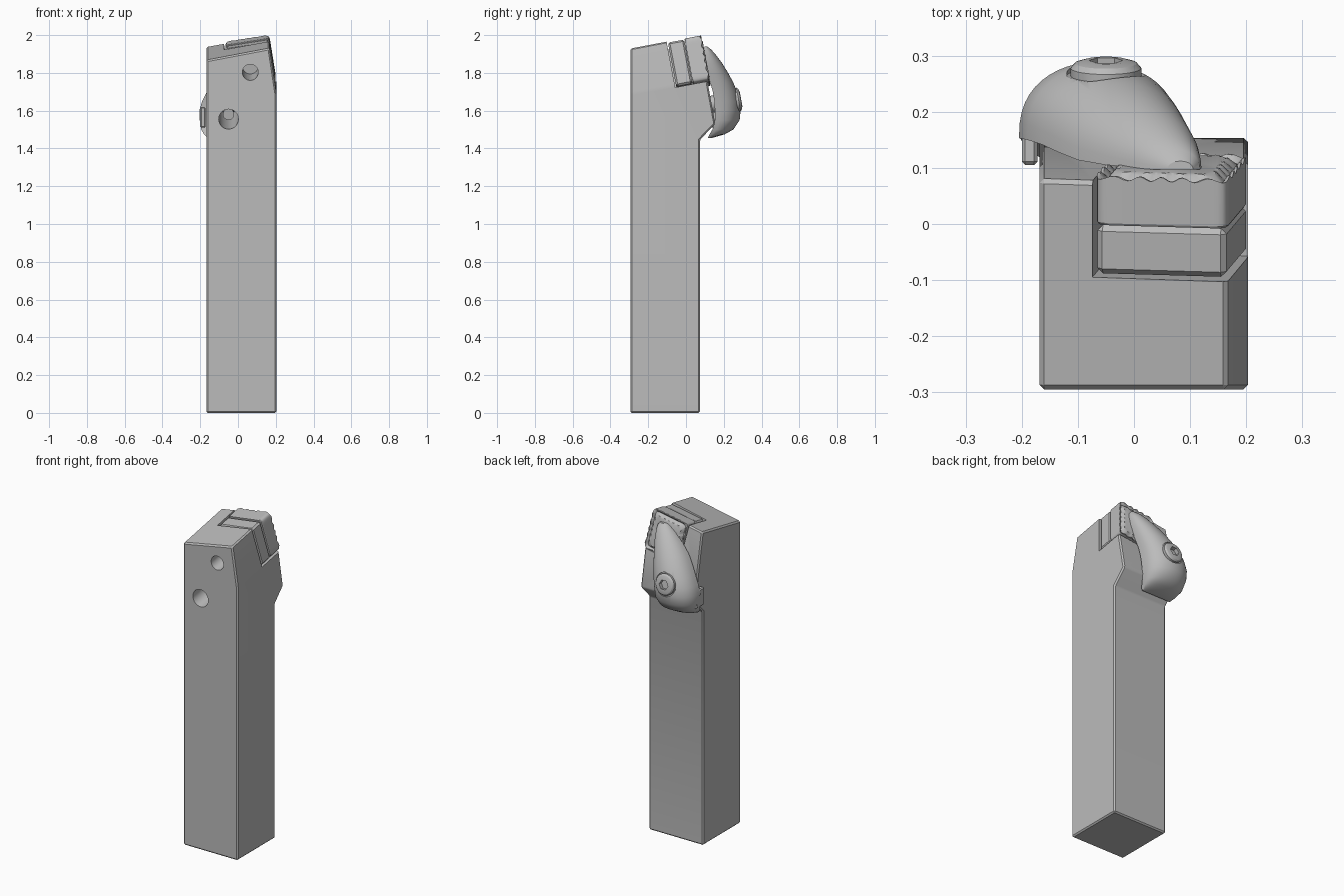
import bpy, bmesh
from math import cos, sin, pi, radians
from mathutils import Vector, Matrix

cube = bpy.data.objects.get("Cube")
if cube:
    bpy.data.objects.remove(cube, do_unlink=True)

steel = bpy.data.materials.new("steel grey")
steel.use_nodes = True
GREY = (0.5, 0.5, 0.5, 1)
steel.diffuse_color = GREY
steel.node_tree.nodes["Principled BSDF"].inputs["Base Color"].default_value = GREY


def finish(name, bm, matrix=None):
    bmesh.ops.recalc_face_normals(bm, faces=bm.faces)
    mesh = bpy.data.meshes.new(name)
    if matrix:
        bm.transform(matrix)
    bm.to_mesh(mesh)
    bm.free()
    mesh.materials.append(steel)
    obj = bpy.data.objects.new(name, mesh)
    bpy.context.collection.objects.link(obj)
    return obj


def loft(name, rings, matrix=None):
    """Skin closed rings of equal length and cap both ends."""
    bm = bmesh.new()
    loops = [[bm.verts.new(p) for p in ring] for ring in rings]
    n = len(loops[0])
    for a, b in zip(loops, loops[1:]):
        for i in range(n):
            j = (i + 1) % n
            bm.faces.new((a[i], a[j], b[j], b[i]))
    bm.faces.new(loops[0])
    bm.faces.new(loops[-1])
    return finish(name, bm, matrix)


def block(name, lo, hi, matrix=None, bevel=0):
    bm = bmesh.new()
    bmesh.ops.create_cube(bm, size=1)
    lo, hi = Vector(lo), Vector(hi)
    for v in bm.verts:
        v.co = (lo + hi) / 2 + Vector(a * b for a, b in zip(v.co, hi - lo))
    if bevel:
        bmesh.ops.bevel(bm, geom=bm.edges[:], offset=bevel, segments=1, affect='EDGES')
    return finish(name, bm, matrix)


def turned(name, origin, axis, profile, sides=32):
    """Round part: profile of (radius, distance along axis)."""
    rings = [[(r * cos(2 * pi * i / sides), r * sin(2 * pi * i / sides), d)
              for i in range(sides)] for r, d in profile]
    turn = axis.to_track_quat('Z', 'Y').to_matrix().to_4x4()
    return loft(name, rings, Matrix.Translation(origin) @ turn)


def cut(obj, cutter):
    mod = obj.modifiers.new("cut", 'BOOLEAN')
    mod.operation = 'DIFFERENCE'
    mod.solver = 'EXACT'
    mod.object = cutter
    bpy.context.view_layer.objects.active = obj
    bpy.ops.object.modifier_apply(modifier=mod.name)
    bpy.data.objects.remove(cutter, do_unlink=True)


# Tilted frame shared by the insert, its shim and the pocket
up = Vector((-0.16, -0.19, 1)).normalized()
back = Vector((0, 1, 0.19)).normalized()
side = back.cross(up).normalized()
back = up.cross(side)
seat = Matrix((side, back, up)).transposed().to_4x4()
seat.translation = (0.165, 0.072, 1.998)

# Holder: side profile extruded across, then trimmed by the two slanted planes
profile = [(-0.295, 0), (0.073, 0), (0.073, 1.445), (0.155, 1.53), (0.05, 2.1), (-0.295, 2.1)]
bm = bmesh.new()
ends = [[bm.verts.new((x, y, z)) for y, z in profile] for x in (-0.168, 0.203)]
for ring in ends:
    bm.faces.new(ring)
for i in range(len(profile)):
    j = (i + 1) % len(profile)
    bm.faces.new((ends[0][i], ends[0][j], ends[1][j], ends[1][i]))
for point, normal in (((0.165, -0.295, 1.93), (-0.19, -0.19, 1)),
                      ((0.203, -0.295, 1.69), (1, -0.029, 0.152))):
    cutres = bmesh.ops.bisect_plane(bm, geom=bm.verts[:] + bm.edges[:] + bm.faces[:],
                                    plane_co=point, plane_no=normal, clear_outer=True)
    rim = [e for e in cutres["geom_cut"] if isinstance(e, bmesh.types.BMEdge)]
    bmesh.ops.contextual_create(bm, geom=rim)
bmesh.ops.recalc_face_normals(bm, faces=bm.faces)
bmesh.ops.bevel(bm, geom=bm.edges[:], offset=0.008, segments=1, affect='EDGES')
holder = finish("holder", bm)

# Pocket and the two slanted screw holes
cut(holder, block("pocket_cutter", (-0.243, -0.178, -0.249), (0.2, 0.2, 0.2), seat))
axis = Vector((0, 0.983, 0.18)).normalized()
clamp_hole = Vector((-0.05, -0.295, 1.555))
cut(holder, turned("clamp_hole_cutter", clamp_hole, axis, [(0.052, -0.1), (0.052, 0.6)]))
cut(holder, turned("pin_hole_cutter", Vector((0.065, -0.295, 1.803)), axis,
                   [(0.042, -0.1), (0.042, 0.18)]))

# Shim under the insert
shim = block("shim", (-0.235, -0.172, -0.243), (-0.002, -0.084, -0.004), seat, 0.01)


# Insert with scalloped chip breaker rim
def rounded_square(scale, depth, wave=0, n=128):
    ring = []
    for i in range(n):
        t = 2 * pi * (i + 0.5) / n
        c, s = cos(t), sin(t)
        r = scale / (abs(c) ** 14 + abs(s) ** 14) ** (1 / 14)
        ring.append((-0.118 + 0.119 * r * c, depth + wave * cos(20 * t), -0.12 + 0.122 * r * s))
    return ring


insert = loft("insert", [rounded_square(0.98, -0.082), rounded_square(1, -0.078),
                         rounded_square(1, 0.004, 0.004), rounded_square(0.96, 0.004, 0.004),
                         rounded_square(0.88, -0.006), rounded_square(0.76, 0.008, 0.003),
                         rounded_square(0.7, 0.01)], seat)

# Clamp: domed sections of (height, left x, right x, inner y, outer y)
sections = [(1.455, -0.16, 0.04, 0.115, 0.135), (1.475, -0.18, 0.05, 0.125, 0.205),
            (1.5, -0.195, 0.058, 0.14, 0.25), (1.55, -0.203, 0.068, 0.153, 0.284),
            (1.6, -0.205, 0.074, 0.153, 0.289), (1.65, -0.19, 0.08, 0.15, 0.285),
            (1.7, -0.165, 0.088, 0.142, 0.27), (1.75, -0.135, 0.098, 0.128, 0.25),
            (1.8, -0.1, 0.108, 0.114, 0.223), (1.85, -0.055, 0.117, 0.106, 0.192),
            (1.9, 0, 0.12, 0.1, 0.155), (1.925, 0.035, 0.117, 0.097, 0.132),
            (1.94, 0.06, 0.105, 0.097, 0.112)]
rings = []
for z, x0, x1, y0, y1 in sections:
    ring = []
    for i in range(25):
        t = pi * i / 24
        ring.append(((x0 + x1) / 2 - (x1 - x0) / 2 * cos(t), y0 + (y1 - y0) * sin(t) ** 0.8, z))
    rings.append(ring)
clamp = loft("clamp", rings)
head_at = Vector((-0.05, 0.264, 1.657))
cut(clamp, turned("screw_seat_cutter", head_at, axis, [(0.07, 0), (0.07, 0.2)]))

# Foot of the clamp hooked over the holder side
clamp_foot = block("clamp_foot", (-0.2, 0.105, 1.51), (-0.172, 0.185, 1.62), bevel=0.006)

# Clamp screw with hexagonal socket, shaft and spring collar
screw_head = turned("screw_head", head_at, axis,
                    [(0.063, -0.004), (0.063, 0.014), (0.055, 0.023), (0.038, 0.028)])
cut(screw_head, turned("socket_cutter", head_at, axis, [(0.03, 0.005), (0.03, 0.1)], 6))
screw_shaft = turned("screw_shaft", clamp_hole, axis, [(0.03, 0.14), (0.03, 0.57)])
screw_collar = turned("screw_collar", clamp_hole, axis, [(0.045, 0.4), (0.045, 0.475)])

# Smooth the rounded parts, keep the machined edges crisp
for obj in (holder, insert, clamp, screw_head, screw_shaft, screw_collar):
    bpy.ops.object.select_all(action='DESELECT')
    obj.select_set(True)
    bpy.context.view_layer.objects.active = obj
    bpy.ops.object.shade_smooth_by_angle(angle=radians(30))
